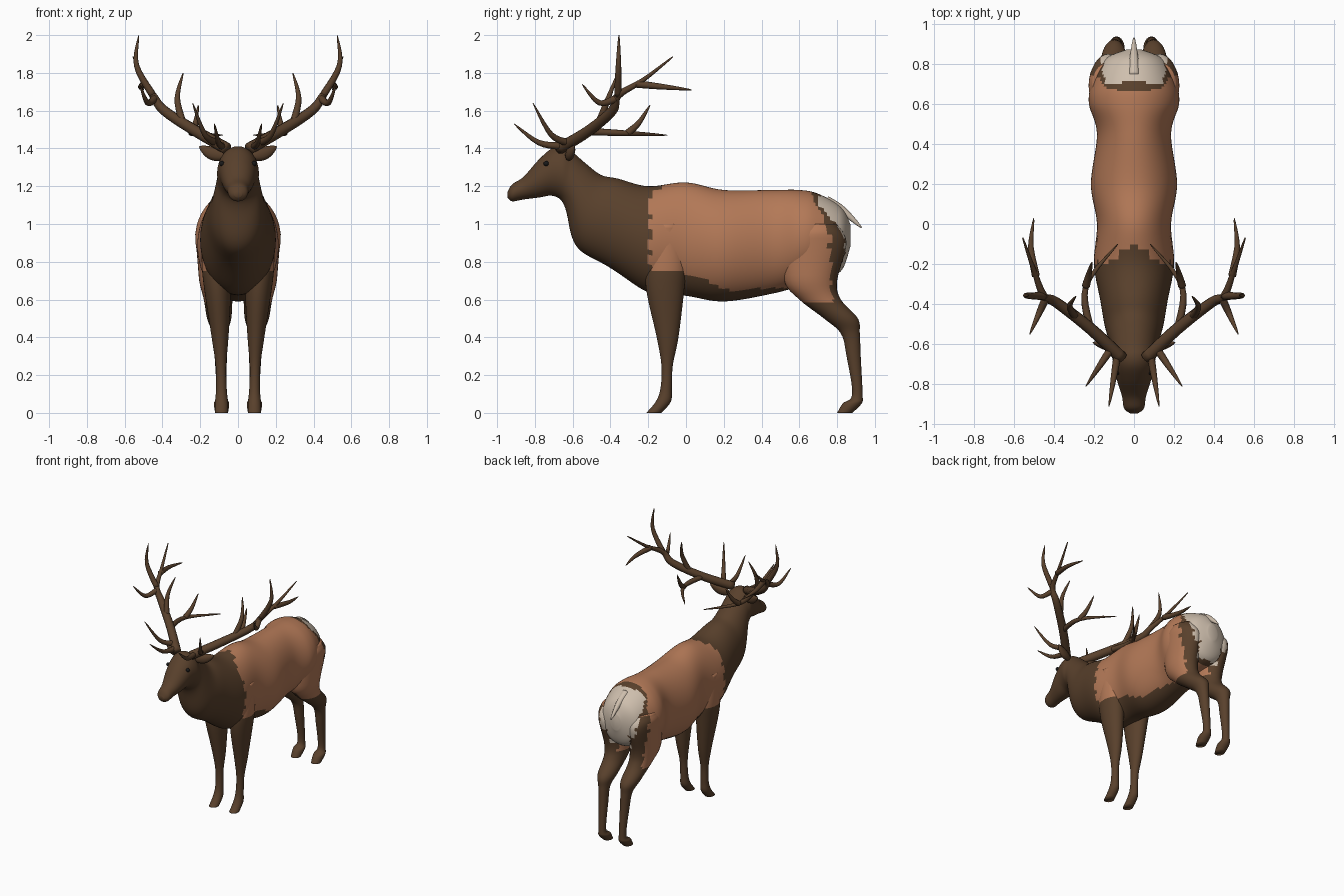
import bpy, bmesh, math
from mathutils import Vector

cube = bpy.data.objects.get("Cube")
if cube:
    bpy.data.objects.remove(cube)


def material(name, *rgb):
    m = bpy.data.materials.new(name)
    m.use_nodes = True
    m.diffuse_color = (*rgb, 1)
    shader = m.node_tree.nodes["Principled BSDF"]
    shader.inputs["Base Color"].default_value = (*rgb, 1)
    shader.inputs["Roughness"].default_value = .9
    return m


dark = material("dark brown fur", .1, .052, .025)
tan = material("tan fur", .45, .19, .095)
cream = material("cream rump", .62, .52, .42)
black = material("black eye", .01, .01, .01)


def spline(points, steps):
    """Smooth path through points of any dimension."""
    points = [Vector(p) for p in points]
    padded = [points[0], *points, points[-1]]
    path = []
    for a, b, c, d in zip(padded, padded[1:], padded[2:], padded[3:]):
        for k in range(steps):
            t = k / steps
            start_slope, end_slope = (c - a) / 2, (d - b) / 2
            ease = t * t * (3 - 2 * t)
            path.append(b.lerp(c, ease) + start_slope * t * (1 - t) ** 2
                        - end_slope * t * t * (1 - t))
    return path + [points[-1]]


def ellipse(centre, half_a, half_b, sides):
    angles = [math.tau * i / sides for i in range(sides)]
    return [centre + half_a * math.cos(t) + half_b * math.sin(t) for t in angles]


def skin(name, rings, materials, rule=None):
    """Join rings into a closed smooth mesh, coloured face by face by a rule."""
    bm = bmesh.new()
    loops = [[bm.verts.new(p) for p in ring] for ring in rings]
    for ring, following in zip(loops, loops[1:]):
        for i in range(len(ring)):
            bm.faces.new((ring[i - 1], ring[i], following[i], following[i - 1]))
    bm.faces.new(loops[0])
    bm.faces.new(loops[-1])
    bmesh.ops.recalc_face_normals(bm, faces=bm.faces)
    for face in bm.faces:
        face.smooth = True
        if rule:
            face.material_index = rule(face.calc_center_median())
    mesh = bpy.data.meshes.new(name)
    bm.to_mesh(mesh)
    bm.free()
    for m in materials:
        mesh.materials.append(m)
    bpy.context.collection.objects.link(bpy.data.objects.new(name, mesh))


def coat(p):
    """Material slot for a point on the coat: dark, tan or cream."""
    x, y, z = abs(p.x), p.y, p.z
    ragged = .008 * math.sin(z * 70 + x * 40) + .006 * math.sin(y * 90 + z * 30)
    x, y = x + ragged, y + ragged
    rump = x < .165 and z > .76 and y > .71 + max(0, 1.1 - z) * .55
    cleft = x < .09 and z > .74 and y > .74
    if rump or cleft:
        return 2
    withers = max(0, .09 - x * .75) if z > 1.1 else 0
    behind_shoulder = y > withers - .19
    before_rump = y < .77 - max(0, z - .92) * .4
    flank_edge = max(.58, .74 - max(0, y) * .4)
    underside = z < .66 and x < .12
    return int(behind_shoulder and before_rump and z > flank_edge and not underside)


def body(sections):
    """Sections: y, top, bottom, half width. The neck rings lean forward."""
    rings = []
    for y, top, bottom, width in spline(sections, 8):
        lean = .12 * math.exp(-((y + .45) / .14) ** 2)
        upper, lower = Vector((0, y, top)), Vector((0, y - lean, bottom))
        rings.append(ellipse((upper + lower) / 2, (upper - lower) / 2,
                             Vector((width, 0, 0)), 64))
    skin("body", rings, [dark, tan, cream], coat)


def leg(name, sections, side):
    """Sections: height, front y, back y. Width and splay follow by rule."""
    rings = []
    for z, front, back in spline(sections, 6):
        half = (back - front) / 2
        width = min(.095, .01 + half * .6)
        centre = Vector((side * (.087 + z * z * .05), front + half, max(z, 0)))
        rings.append(ellipse(centre, Vector((0, half, 0)), Vector((width, 0, 0)), 32))
    skin(name, rings, [dark, tan, cream], coat)


def taper(t):
    return 1 - .9 * t ** 1.7


def leaf(t):
    return math.sin(math.pi * (.15 + .83 * t))


def tube(name, points, radius, side=1, shape=taper, flat=1, colour=dark):
    """Curved tube with a radius rule; flat squashes it along y. Returns its path."""
    path = spline(points, 5)
    last = len(path) - 1
    normal, rings = Vector((0, .5, .8)), []
    for i, p in enumerate(path):
        along = path[min(i + 1, last)] - path[max(i - 1, 0)]
        along.normalize()
        normal = (normal - along * normal.dot(along)).normalized()
        size = radius * shape(i / last)
        ring = ellipse(Vector(), normal * size, along.cross(normal) * size, 10)
        rings.append([Vector((side * (p.x + q.x), p.y + q.y * flat, p.z + q.z)) for q in ring])
    skin(name, rings, [colour])
    return path


# Rump to shoulders, then neck, then skull to muzzle
TORSO = [(.87, 1, .88, .04), (.82, 1.09, .75, .15), (.7, 1.16, .7, .21), (.6, 1.18, .67, .225),
         (.45, 1.18, .63, .185), (.2, 1.18, .59, .215), (0, 1.22, .62, .185), (-.2, 1.2, .64, .2)]
NECK = [(-.36, 1.24, .79, .165), (-.45, 1.26, .87, .145), (-.53, 1.32, .98, .125),
        (-.6, 1.38, 1.08, .11)]
HEAD = [(-.65, 1.41, 1.13, .11), (-.71, 1.4, 1.15, .1), (-.78, 1.34, 1.14, .085),
        (-.86, 1.25, 1.13, .06), (-.92, 1.21, 1.12, .05), (-.945, 1.17, 1.14, .02)]
body(TORSO + NECK + HEAD)

FRONT_LEG = [(1, -.17, -.03), (.8, -.21, 0), (.65, -.21, -.01), (.4, -.155, -.04),
             (.25, -.13, -.07), (.13, -.135, -.075), (.06, -.16, -.08), (0, -.21, -.13)]
HIND_LEG = [(1, .6, .8), (.9, .52, .85), (.7, .52, .8), (.6, .6, .82), (.5, .73, .91),
            (.42, .82, .92), (.3, .85, .925), (.1, .88, .935), (.05, .83, .93), (0, .8, .88)]

BEAM = [(.06, -.67, 1.4), (.22, -.52, 1.49), (.39, -.39, 1.6), (.45, -.36, 1.68),
        (.5, -.23, 1.76), (.555, -.07, 1.885)]
# Name, parent, step along the parent, tip, outward bow, sag
TINES = [("crown_tine", "beam", 15, (.525, -.355, 2), .05, 0),
         ("forward_tine", "beam", 14, (.52, -.55, 1.74), 0, .06),
         ("rear_tine", "beam", 19, (.5, .03, 1.71), .02, 0),
         ("upright_tine", "beam", 7, (.29, -.36, 1.8), .03, 0),
         ("lower_branch", "beam", 5, (.08, -.1, 1.47), .09, 0),
         ("back_tine", "lower_branch", 5, (.21, -.19, 1.63), 0, .02),
         ("brow_tine", "beam", 1, (.125, -.91, 1.53), 0, .04),
         ("second_brow_tine", "beam", 2, (.24, -.81, 1.64), 0, .06)]

for label, side in (("left", 1), ("right", -1)):
    leg(label + "_front_leg", FRONT_LEG, side)
    leg(label + "_hind_leg", HIND_LEG, side)

    # Antler: each tine grows from a point on its parent
    paths = {"beam": tube(label + "_antler_beam", BEAM, .032, side)}
    for name, parent, step, tip, bow, sag in TINES:
        root, tip = paths[parent][step], Vector(tip)
        middle = (root + tip) / 2 + Vector((bow, 0, -sag))
        paths[name] = tube(label + "_" + name, [root, middle, tip], .02, side)

    # Ear
    tube(label + "_ear", [(.07, -.63, 1.36), (.14, -.61, 1.375), (.205, -.59, 1.41)],
         .036, side, leaf, .55)

    # Eye
    bpy.ops.mesh.primitive_uv_sphere_add(segments=12, ring_count=8, radius=.014,
                                         location=(side * .085, -.74, 1.32))
    eye = bpy.context.object
    eye.name = label + "_eye"
    eye.data.materials.append(black)
    bpy.ops.object.shade_smooth_by_angle()

# Tail
tube("tail", [(0, .74, 1.12), (0, .83, 1.07), (0, .93, .98)], .03, colour=cream)
